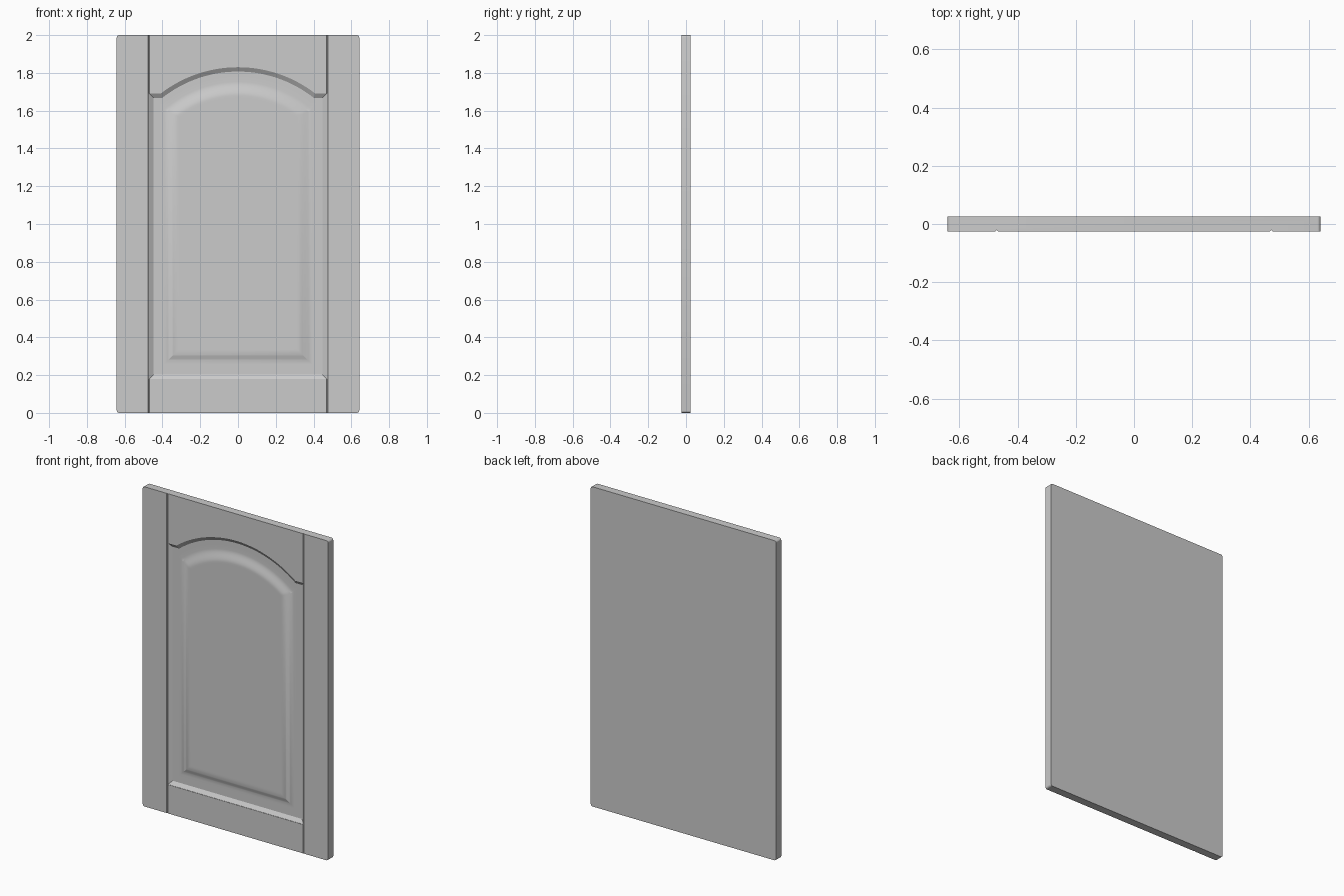
import bpy, bmesh, math

if "Cube" in bpy.data.objects:
    bpy.data.objects.remove(bpy.data.objects["Cube"])

FRONT = -0.025


def make(name, bm):
    bmesh.ops.recalc_face_normals(bm, faces=bm.faces[:])
    me = bpy.data.meshes.new(name)
    bm.to_mesh(me)
    bm.free()
    ob = bpy.data.objects.new(name, me)
    bpy.context.collection.objects.link(ob)
    return ob


def outline(d, n=40):
    """Arched opening with square shoulders, inset by d."""
    w, low, sh, r, c = 0.47 - d, 0.18 + d, 1.69 - d, 0.67 - d, 1.16
    xs = min(w, math.sqrt(r * r - (sh - c) ** 2))
    if xs > w - 1e-4:                      # shoulder has vanished
        xs = w
    a = math.asin(xs / r)
    arc = [(r * math.sin(a - 2 * a * i / n), c + r * math.cos(a - 2 * a * i / n))
           for i in range(n + 1)]
    top = arc[0][1]
    return [(-w, low), (w, low), (w, top)] + arc + [(-w, top)]


# Door slab with slightly rounded corners
bm = bmesh.new()
bmesh.ops.create_cube(bm, size=1)
for v in bm.verts:
    v.co = (v.co.x * 1.284, v.co.y * 0.05, v.co.z * 2 + 1)
edges = [e for e in bm.edges if abs(e.verts[0].co.y - e.verts[1].co.y) > 0.01]
bmesh.ops.bevel(bm, geom=edges, offset=0.013, segments=4, profile=0.5, affect='EDGES')
door = make("cabinet_door", bm)

# Recess cutter: sloped frame edge, flat floor, smoothly raised field
profile = [(0, -0.08), (0, -0.0225), (0.023, -0.007), (0.05, -0.007), (0.077, -0.007)]
for i in range(1, 11):
    t = i / 10
    profile.append((0.077 + 0.073 * t, -0.007 - 0.016 * t * t * (3 - 2 * t)))
profile.append((0.16, -0.023))
bm = bmesh.new()
rings = [[bm.verts.new((x, y, z)) for x, z in outline(d)] for d, y in profile]
for a, b in zip(rings, rings[1:]):
    for i in range(len(a)):
        j = (i + 1) % len(a)
        bm.faces.new((a[i], a[j], b[j], b[i]))
bm.faces.new(rings[0])
bm.faces.new(rings[-1])
bmesh.ops.remove_doubles(bm, verts=bm.verts[:], dist=1e-5)
cutters = [make("panel_recess_cutter", bm)]

# V-groove cutters where the stiles meet the rails
for s in (-1, 1):
    bm = bmesh.new()
    tri = [(-0.026, -0.035), (0.026, -0.035), (0, -0.0205)]
    ends = [[bm.verts.new((s * 0.472 + x * 0.5, y, z)) for x, y in tri] for z in (-0.1, 2.1)]
    bm.faces.new(ends[0])
    bm.faces.new(ends[1])
    for i in range(3):
        j = (i + 1) % 3
        bm.faces.new((ends[0][i], ends[0][j], ends[1][j], ends[1][i]))
    cutters.append(make("stile_groove_cutter", bm))

# Carve the door, then discard the cutters
bpy.context.view_layer.objects.active = door
door.select_set(True)
for c in cutters:
    c.hide_render = True
    m = door.modifiers.new("carve", 'BOOLEAN')
    m.operation, m.solver, m.object = 'DIFFERENCE', 'EXACT', c
    bpy.ops.object.modifier_apply(modifier=m.name)
    bpy.data.objects.remove(c, do_unlink=True)
bpy.ops.object.shade_smooth_by_angle(angle=math.radians(20))
